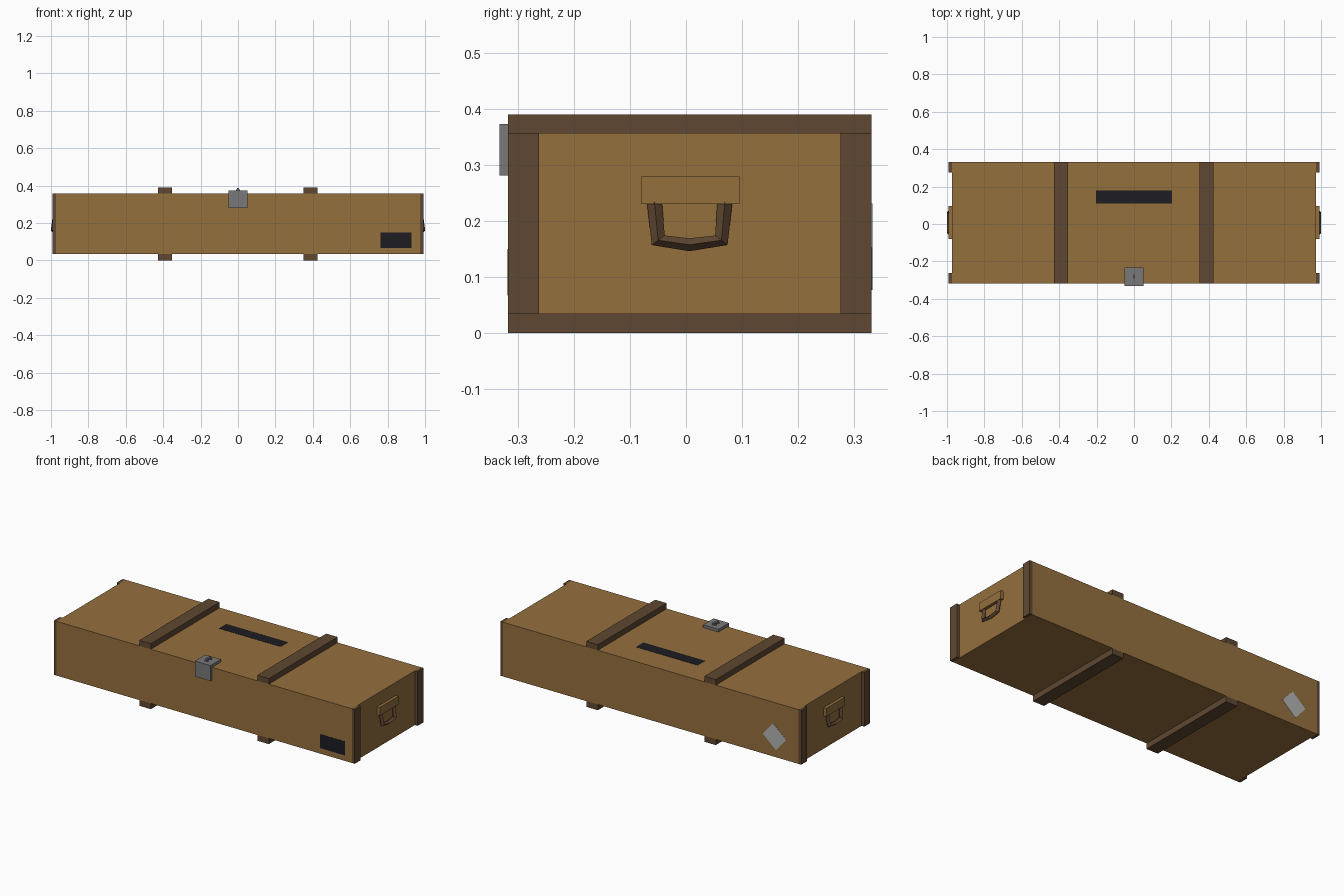
import bpy, bmesh
from math import radians
from mathutils import Matrix, Vector

if "Cube" in bpy.data.objects:
    bpy.data.objects.remove(bpy.data.objects["Cube"])


def material(name, rgb):
    m = bpy.data.materials.new(name)
    m.diffuse_color = (*rgb, 1)
    m.use_nodes = True
    m.node_tree.nodes["Principled BSDF"].inputs["Base Color"].default_value = m.diffuse_color
    return m


TAN = material("tan_wood", (0.30, 0.16, 0.048))
BROWN = material("brown_wood", (0.115, 0.064, 0.032))
BLACK = material("black_label", (0.012, 0.012, 0.016))
PALE = material("pale_label", (0.45, 0.45, 0.46))
STEEL = material("steel", (0.19, 0.19, 0.19))


def finish(name, bm, mat):
    bmesh.ops.recalc_face_normals(bm, faces=bm.faces)
    me = bpy.data.meshes.new(name)
    bm.to_mesh(me)
    bm.free()
    me.materials.append(mat)
    ob = bpy.data.objects.new(name, me)
    bpy.context.collection.objects.link(ob)
    return ob


def box(name, lo, hi, mat, turn=0):
    lo, hi = Vector(lo), Vector(hi)
    bm = bmesh.new()
    bmesh.ops.create_cube(bm, size=1)
    bmesh.ops.transform(bm, verts=bm.verts, matrix=Matrix.Translation((lo + hi) / 2)
                        @ Matrix.Rotation(radians(turn), 4, 'Y')
                        @ Matrix.Diagonal((*(hi - lo), 1)))
    return finish(name, bm, mat)


Y0, Y1 = -0.317, 0.331      # crate front and back
Z0, Z1 = 0.034, 0.357       # crate bottom and top

# Crate body
box("crate_body", (-0.973, Y0, Z0), (0.973, Y1, Z1), TAN)

# Cross battens above and below
for side, x in (("left", -0.39), ("right", 0.387)):
    box(f"{side}_top_batten", (x - 0.038, Y0, Z1), (x + 0.038, Y1, 0.39), BROWN)
    box(f"{side}_bottom_batten", (x - 0.038, Y0, 0), (x + 0.038, Y1, Z0), BROWN)


# Carrying handle loop with a diamond section
def handle_loop(name, s):
    outer = [(-0.070, 0.236), (-0.061, 0.157), (0.006, 0.146), (0.074, 0.157), (0.083, 0.236)]
    inner = [(-0.043, 0.236), (-0.038, 0.174), (0.006, 0.169), (0.052, 0.174), (0.056, 0.236)]
    xs = [0.978, 0.987, 0.987, 0.987, 0.978]
    bm = bmesh.new()
    rings = []
    for (oy, oz), (iy, iz), x in zip(outer, inner, xs):
        my, mz = (oy + iy) / 2, (oz + iz) / 2
        pts = [(x, oy, oz), (x + 0.013, my, mz), (x, iy, iz), (x - 0.013, my, mz)]
        rings.append([bm.verts.new((s * px, py, pz)) for px, py, pz in pts])
    for a, b in zip(rings, rings[1:]):
        for i in range(4):
            j = (i + 1) % 4
            bm.faces.new((a[i], a[j], b[j], b[i]))
    bm.faces.new(rings[0])
    bm.faces.new(rings[-1])
    finish(name, bm, BROWN)


# End posts, handle blocks and handles
for side, s in (("left", -1), ("right", 1)):
    a, b = sorted((s * 0.973, s * 0.991))
    box(f"{side}_front_post", (a, Y0, Z0), (b, -0.262, Z1), BROWN)
    box(f"{side}_back_post", (a, 0.275, Z0), (b, Y1, Z1), BROWN)
    box(f"{side}_handle_block", (a, -0.08, 0.23), (b, 0.095, 0.279), TAN)
    handle_loop(f"{side}_handle", s)

# Latch: folded plate over the front edge, with a small staple
bm = bmesh.new()
profile = [(-0.332, 0.281), (-0.332, 0.373), (-0.233, 0.373), (-0.233, Z1), (Y0, Z1), (Y0, 0.281)]
face = bm.faces.new([bm.verts.new((-0.051, y, z)) for y, z in profile])
ext = bmesh.ops.extrude_face_region(bm, geom=[face])
bmesh.ops.translate(bm, vec=(0.102, 0, 0),
                    verts=[v for v in ext["geom"] if isinstance(v, bmesh.types.BMVert)])
finish("latch_plate", bm, STEEL)
for end, y in (("front", -0.296), ("back", -0.266)):
    box(f"{end}_staple_foot", (-0.011, y - 0.005, 0.373), (0.011, y + 0.005, 0.380), STEEL)
box("staple_bar", (-0.006, -0.298, 0.378), (0.006, -0.264, 0.387), STEEL)

# Blank labels
box("front_label", (0.762, Y0 - 0.001, 0.067), (0.928, Y0 + 0.002, 0.15), BLACK)
box("top_label", (-0.203, 0.11, Z1 - 0.002), (0.203, 0.18, Z1 + 0.001), BLACK)
box("back_label", (-0.873, Y1 - 0.002, 0.102), (-0.757, Y1 + 0.001, 0.206), PALE, turn=-41)
